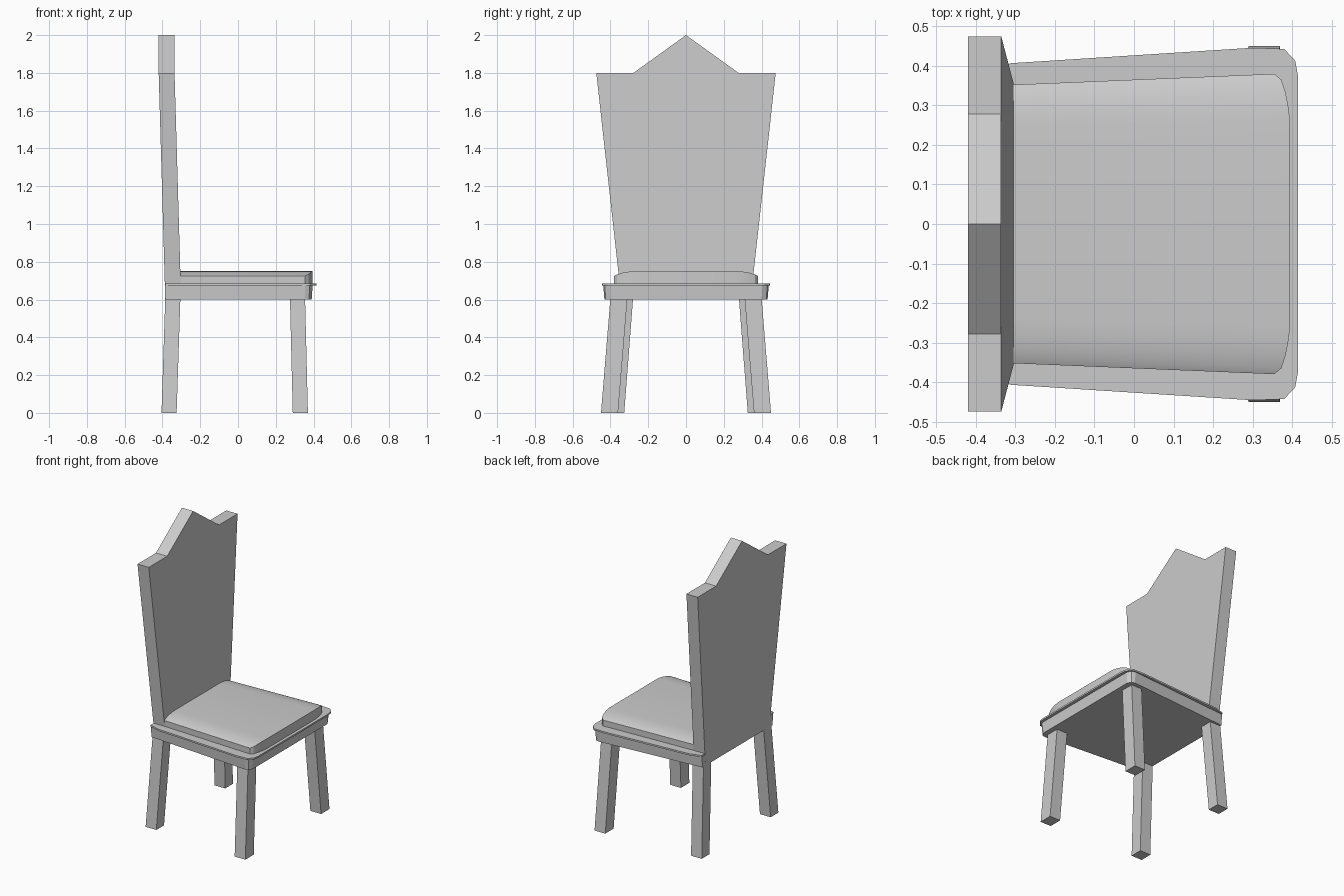
import bpy, bmesh

if "Cube" in bpy.data.objects:
    bpy.data.objects.remove(bpy.data.objects["Cube"])


def loft(name, sections):
    """Solid from matching rings of points, capped at both ends."""
    bm = bmesh.new()
    rings = [[bm.verts.new(p) for p in s] for s in sections]
    n = len(rings[0])
    for a, b in zip(rings, rings[1:]):
        for i in range(n):
            j = (i + 1) % n
            bm.faces.new((a[i], a[j], b[j], b[i]))
    bm.faces.new(rings[0][::-1])
    bm.faces.new(rings[-1])
    bmesh.ops.recalc_face_normals(bm, faces=bm.faces)
    me = bpy.data.meshes.new(name)
    bm.to_mesh(me)
    bm.free()
    ob = bpy.data.objects.new(name, me)
    bpy.context.collection.objects.link(ob)
    return ob


def mirrored(half):
    """Close a half outline given on the +y side."""
    return half + [(x, -y) for x, y in reversed(half)]


def slab(name, low, high, z0, z1):
    return loft(name, [[(x, y, z) for x, y in mirrored(h)]
                       for h, z in ((low, z0), (high, z1))])


def rect(x0, x1, y0, y1, z):
    return [(x0, y0, z), (x1, y0, z), (x1, y1, z), (x0, y1, z)]


# splayed legs
for side, s in (("left", -1), ("right", 1)):
    loft(f"front_leg_{side}", [rect(0.29, 0.37, s * 0.36, s * 0.45, 0),
                               rect(0.275, 0.355, s * 0.31, s * 0.40, 0.61)])
    loft(f"rear_leg_{side}", [rect(-0.405, -0.325, s * 0.327, s * 0.41, 0),
                              rect(-0.385, -0.305, s * 0.28, s * 0.363, 0.61)])

# seat apron and thin rim above it
slab("seat_apron",
     [(-0.385, 0.375), (0.355, 0.432), (0.375, 0.425), (0.39, 0.40)],
     [(-0.387, 0.38), (0.355, 0.438), (0.38, 0.43), (0.395, 0.405)], 0.60, 0.675)
rim = [(-0.385, 0.385), (-0.31, 0.407), (0.30, 0.446), (0.38, 0.443),
       (0.408, 0.413), (0.415, 0.375)]
slab("seat_rim", rim, rim, 0.674, 0.685)

# crowned cushion: y, top z and front x across the width
crown = [(0.38, 0.725, 0.355), (0.365, 0.733, 0.373), (0.335, 0.742, 0.383),
         (0.30, 0.748, 0.390), (0.26, 0.751, 0.395)]
crown = crown + [(-y, z, x) for y, z, x in reversed(crown)]
rear = [(-0.33, y * 0.925, z) for y, z, x in crown]
front = [(x, y, z) for y, z, x in crown]
cushion = loft("seat_cushion", [
    [(-0.33, 0.35, 0.68)] + rear + [(-0.33, -0.35, 0.68)],
    [(0.355, 0.38, 0.68)] + front + [(0.355, -0.38, 0.68)]])

# close the curved front under the crown with vertical facets
bm = bmesh.new()
bm.from_mesh(cushion.data)
cap = [f for f in bm.faces if all(v.co.x > 0.3 for v in f.verts)]
floor = [f for f in bm.faces if all(v.co.z < 0.69 for v in f.verts)]
bmesh.ops.delete(bm, geom=cap + floor, context='FACES')
top = sorted((v for v in bm.verts if v.co.x > 0.3 and v.co.z > 0.7),
             key=lambda v: v.co.y)
low = [bm.verts.new((v.co.x, v.co.y, 0.68)) for v in top]
for i in range(len(top) - 1):
    bm.faces.new((low[i], low[i + 1], top[i + 1], top[i]))
bmesh.ops.remove_doubles(bm, verts=bm.verts, dist=1e-4)
bmesh.ops.holes_fill(bm, edges=[e for e in bm.edges if e.is_boundary])
bmesh.ops.recalc_face_normals(bm, faces=bm.faces)
bm.to_mesh(cushion.data)
bm.free()
bpy.ops.object.select_all(action='DESELECT')
cushion.select_set(True)
bpy.context.view_layer.objects.active = cushion
bpy.ops.object.shade_smooth_by_angle(angle=0.5)

# flared, leaning backrest with a pointed crest
outline = [(0.342, 0.60), (0.475, 1.80), (0.278, 1.80), (0, 2.0),
           (-0.278, 1.80), (-0.475, 1.80), (-0.342, 0.60)]


def lean(z):
    return -0.035 * min(1, (z - 0.6) / 1.2)


loft("backrest", [[(x + lean(z), y, z) for y, z in outline]
                  for x in (-0.385, -0.301)])
